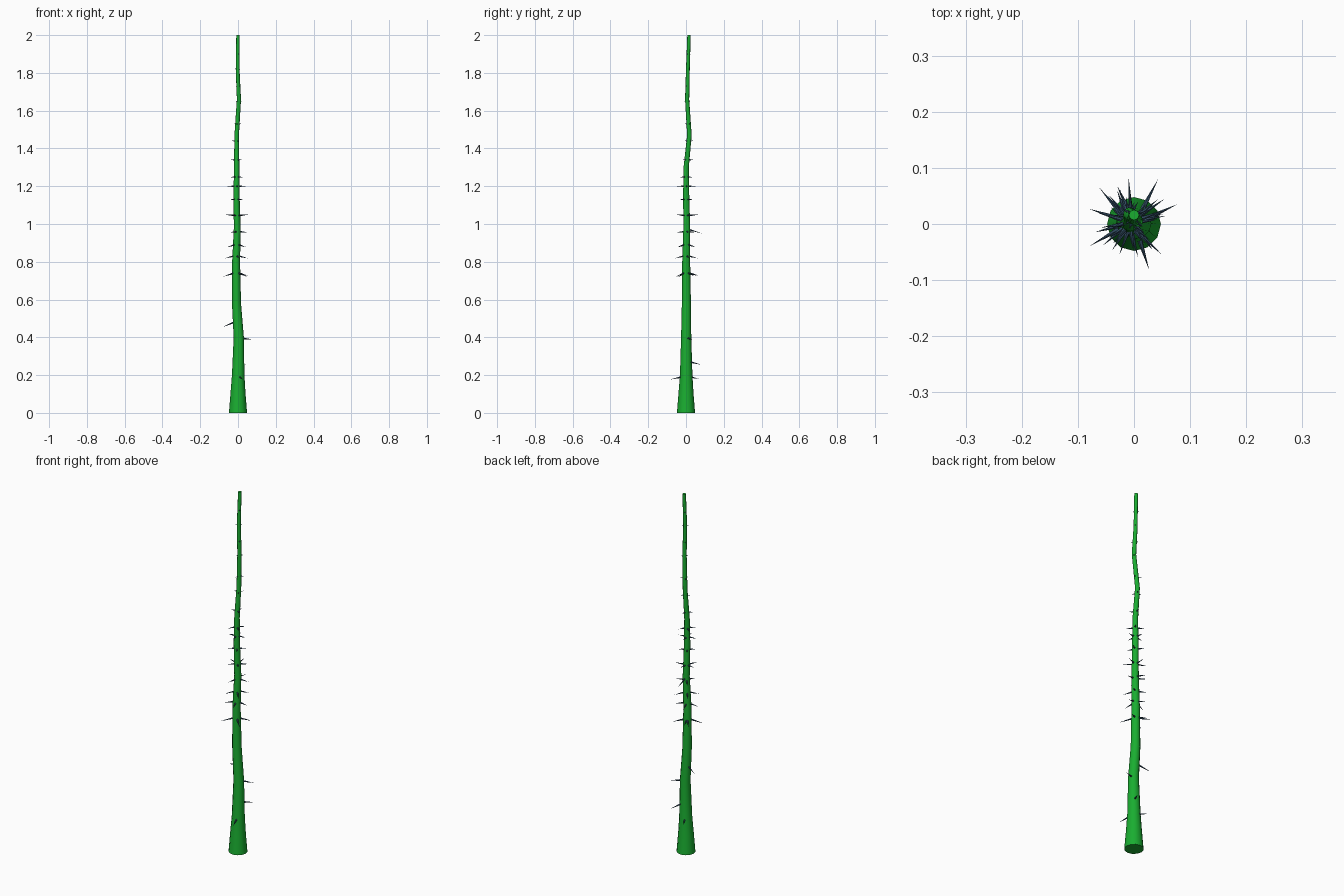
import bpy, bmesh, math
from mathutils import Vector

if "Cube" in bpy.data.objects:
    bpy.data.objects.remove(bpy.data.objects["Cube"])


def material(name, color):
    m = bpy.data.materials.new(name)
    m.diffuse_color = (*color, 1)
    m.use_nodes = True
    m.node_tree.nodes["Principled BSDF"].inputs["Base Color"].default_value = m.diffuse_color
    return m


def finish(bm, name, mat):
    bmesh.ops.recalc_face_normals(bm, faces=bm.faces)
    me = bpy.data.meshes.new(name)
    bm.to_mesh(me)
    bm.free()
    me.materials.append(mat)
    ob = bpy.data.objects.new(name, me)
    bpy.context.collection.objects.link(ob)
    bpy.context.view_layer.objects.active = ob
    ob.select_set(True)
    bpy.ops.object.shade_smooth_by_angle(angle=math.radians(40))
    ob.select_set(False)
    return ob


# stem path: x, y, z, radius
PATH = [(0, 0, 0, .048), (0, 0, .1, .040), (.001, .001, .2, .033),
        (.004, .001, .4, .027), (-.008, .002, .58, .024),
        (-.010, .001, .8, .021), (-.004, .004, .98, .018),
        (-.008, .001, 1.16, .016), (-.007, .001, 1.3, .014),
        (-.007, .018, 1.47, .012), (.005, .006, 1.66, .011),
        (-.002, .010, 1.82, .010), (0, .016, 2, .009)]
SIDES = 12


def axis(z):
    for a, b in zip(PATH, PATH[1:]):
        if z <= b[2]:
            t = (z - a[2]) / (b[2] - a[2])
            return [p + (q - p) * t for p, q in zip(a, b)]
    return PATH[-1]


# stem
bm = bmesh.new()
rings = []
for x, y, z, r in PATH:
    rings.append([bm.verts.new((x + r * math.cos(math.tau * i / SIDES),
                                y + r * math.sin(math.tau * i / SIDES), z))
                  for i in range(SIDES)])
for lo, hi in zip(rings, rings[1:]):
    for i in range(SIDES):
        j = (i + 1) % SIDES
        bm.faces.new((lo[i], lo[j], hi[j], hi[i]))
bm.faces.new(rings[0])
bm.faces.new(rings[-1])
finish(bm, "stem", material("stem_green", (.01, .42, .03)))


def thorn(bm, tip, z, width):
    """Thin cone from inside the stem at height z to the tip."""
    tip = Vector(tip)
    x, y, _, r = axis(z)
    out = Vector((tip.x - x, tip.y - y, 0)).normalized()
    base = Vector((x, y, z)) + out * r * .8
    d = (tip - base).normalized()
    u = d.orthogonal().normalized()
    v = d.cross(u)
    ring = [bm.verts.new(base + width * (u * math.cos(a) + v * math.sin(a)))
            for a in (math.tau * i / 6 for i in range(6))]
    top = bm.verts.new(tip)
    for i in range(6):
        bm.faces.new((ring[i], ring[(i + 1) % 6], top))
    bm.faces.new(ring)


bm = bmesh.new()
# single thorns low on the stem: tip x, y, z, root z
for x, y, z, root in [(.027, -.082, .177, .19), (-.03, .068, .18, .19),
                      (.043, .08, .255, .27), (.077, .035, .388, .395),
                      (-.08, .027, .455, .48), (-.08, -.04, .72, .74),
                      (.05, -.055, .72, .74), (.055, .045, .725, .74),
                      (-.03, .06, .73, .74)]:
    thorn(bm, (x, y, z), root, .005)

# thorn clusters: height, reach from the stem axis, count, first angle, droop
for z, reach, count, start, droop in [
        (.83, .063, 4, 15, .012), (.89, .064, 4, 40, .012),
        (.96, .062, 3, 10, .006), (1.045, .061, 5, 20, -.004),
        (1.13, .045, 4, 35, 0), (1.2, .050, 4, 8, 0),
        (1.25, .046, 4, 50, .004), (1.34, .034, 3, 80, 0),
        (1.44, .029, 3, 60, 0), (1.53, .025, 3, 20, 0),
        (1.65, .020, 2, 45, 0), (1.73, .019, 2, 135, 0),
        (1.82, .018, 2, 40, 0), (1.9, .017, 2, 130, 0)]:
    x, y, _, _ = axis(z)
    for i in range(count):
        a = math.radians(start + 360 * i / count)
        thorn(bm, (x + reach * math.cos(a), y + reach * math.sin(a), z - droop),
              z, .0045 if z < 1.4 else .003)
thorn(bm, (-.01, .085, .95), .97, .0045)
thorn(bm, (-.062, .065, .725), .74, .005)
finish(bm, "thorns", material("thorn_dark", (.03, .07, .12)))
